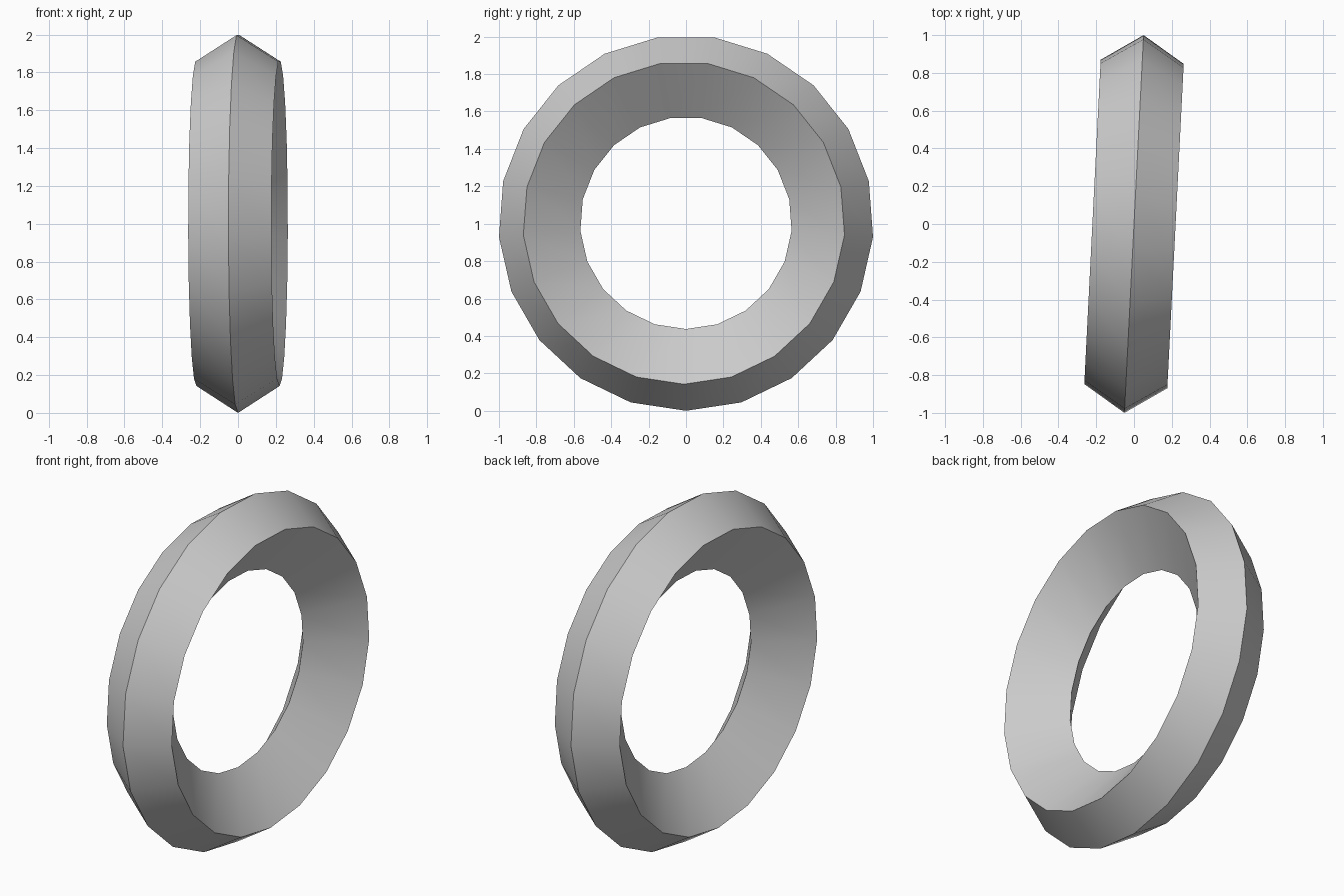
import bpy, bmesh, math
from mathutils import Matrix, Vector

if "Cube" in bpy.data.objects:
    bpy.data.objects.remove(bpy.data.objects["Cube"])

SIDES = 21
RADIUS = 1.004
# Diamond cross-section: (offset along axle, radius)
PROFILE = [(0, RADIUS), (0.22, 0.862), (0, 0.567), (-0.22, 0.862)]

# Ring: sweep the profile round the x axis, one corner pointing down
bm = bmesh.new()
rings = []
for i in range(SIDES):
    a = 2 * math.pi * i / SIDES
    rings.append([bm.verts.new((x, r * math.sin(a), -r * math.cos(a))) for x, r in PROFILE])
n = len(PROFILE)
for i in range(SIDES):
    p, q = rings[i], rings[(i + 1) % SIDES]
    for j in range(n):
        k = (j + 1) % n
        bm.faces.new((p[j], p[k], q[k], q[j]))
bmesh.ops.recalc_face_normals(bm, faces=bm.faces)

# Slight turn about the vertical, then stand on the ground
bm.transform(Matrix.Translation(Vector((0, 0, RADIUS))) @ Matrix.Rotation(math.radians(-2.9), 4, 'Z'))

mesh = bpy.data.meshes.new("ring")
bm.to_mesh(mesh)
bm.free()
ring = bpy.data.objects.new("ring", mesh)
bpy.context.collection.objects.link(ring)

# Smooth round the ring, sharp along the four ridges
bpy.context.view_layer.objects.active = ring
ring.select_set(True)
bpy.ops.object.shade_smooth_by_angle(angle=math.radians(30))
